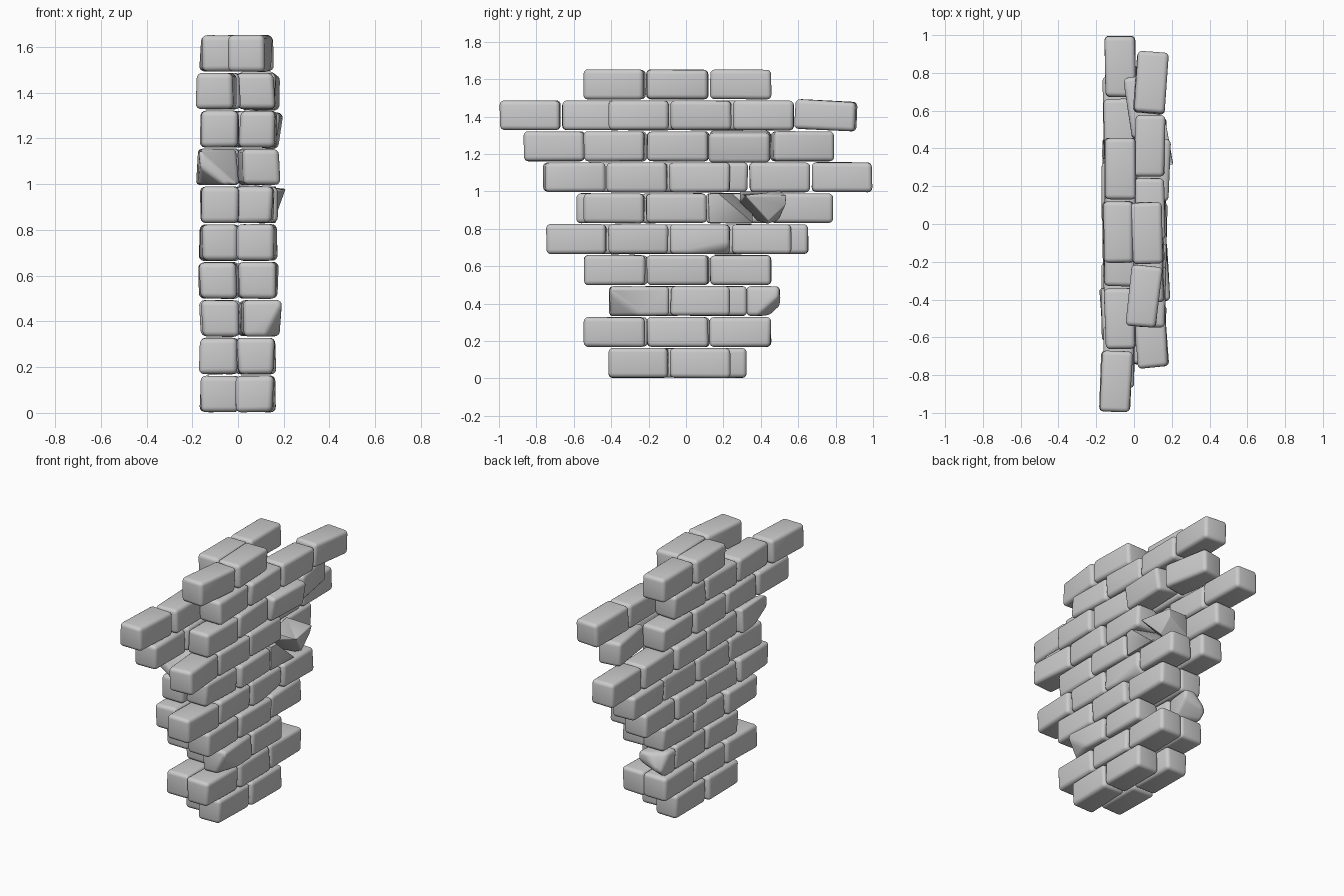
import bpy, bmesh, math, random
from mathutils import Vector, Matrix

if "Cube" in bpy.data.objects:
    bpy.data.objects.remove(bpy.data.objects["Cube"], do_unlink=True)

random.seed(4)
COURSE = 0.1655   # height of one course
DEPTH = 0.162     # thickness of one layer

stone = bpy.data.materials.new("grey_stone")
stone.use_nodes = True
grey = (0.6, 0.6, 0.6, 1)
stone.diffuse_color = grey
stone.node_tree.nodes["Principled BSDF"].inputs["Base Color"].default_value = grey


def brick(name, x, y0, y1, row, yaw=0, tilt=0, roll=0, cuts=()):
    """Rounded, slightly uneven brick; cuts are (point, normal) fractures in half-size units."""
    half = Vector((DEPTH, y1 - y0 - 0.004, COURSE - 0.003)) / 2
    bm = bmesh.new()
    bmesh.ops.create_cube(bm, size=2)
    for point, normal in cuts:
        bmesh.ops.bisect_plane(bm, geom=bm.verts[:] + bm.edges[:] + bm.faces[:],
                               plane_co=point, plane_no=normal, clear_outer=True)
        bmesh.ops.holes_fill(bm, edges=[e for e in bm.edges if e.is_boundary])
    for v in bm.verts:
        v.co = Vector([c * h for c, h in zip(v.co, half)])
        v.co.x += random.uniform(-0.007, 0.007)
        v.co.y -= math.copysign(random.uniform(0, 0.006), v.co.y)
        v.co.z -= math.copysign(random.uniform(0, 0.004), v.co.z)
    turn = Matrix.Rotation(math.radians(yaw), 4, 'Z') \
        @ Matrix.Rotation(math.radians(tilt), 4, 'X') \
        @ Matrix.Rotation(math.radians(roll), 4, 'Y')
    bm.transform(turn)
    bmesh.ops.recalc_face_normals(bm, faces=bm.faces[:])
    mesh = bpy.data.meshes.new(name)
    bm.to_mesh(mesh)
    bm.free()
    mesh.materials.append(stone)
    mesh.shade_smooth()
    ob = bpy.data.objects.new(name, mesh)
    ob.location = (x, (y0 + y1) / 2, (row + 0.5) * COURSE)
    bpy.context.collection.objects.link(ob)
    bevel = ob.modifiers.new("worn_edges", 'BEVEL')
    bevel.width = 0.024
    bevel.segments = 4
    bevel.limit_method = 'ANGLE'
    bevel.angle_limit = math.radians(25)
    return ob


# Courses from the ground up: (start y, end y, number of bricks)
layers = {
    "left": (0.08, [(-.42, .24, 2), (-.55, .46, 3), (-.415, .24, 2), (-.55, .46, 3),
                    (-.75, .57, 4), (-.55, .115, 2), (-.765, .24, 3), (-.55, .79, 4),
                    (-.42, .915, 4), (-.55, .12, 2)]),
    "right": (-0.08, [(-.33, .33, 2), (-.53, .46, 3), (-.34, .33, 2), (-.53, .46, 3),
                      (-.66, .66, 4), (-.59, .79, 4), (-.33, 1.0, 4), (-.87, .46, 4),
                      (-1.0, .33, 4), (-.21, .46, 2)]),
}

# Bricks knocked askew: shift in x plus rotations in degrees
askew = {
    ("left", 9, 0): dict(dx=-.025, yaw=-6),
    ("left", 9, 1): dict(dx=-.01),
    ("left", 8, 3): dict(dx=.01, yaw=-4, tilt=-3),
    ("left", 7, 3): dict(dx=-.035, yaw=9),
    ("left", 7, 2): dict(dx=.02, yaw=-3, roll=8),
    ("left", 6, 0): dict(dx=.012, yaw=4),
    ("left", 2, 0): dict(dx=.02, yaw=4, cuts=[((.5, -1, -.3), (.7, -.6, -.4))]),
    ("left", 4, 2): dict(cuts=[((1, .5, -.6), (.6, .3, -.7))]),
    ("right", 8, 0): dict(dx=-.016),
    ("right", 6, 3): dict(dx=.006),
}

for side, (x, courses) in layers.items():
    for row, (start, end, count) in enumerate(courses):
        step = (end - start) / count
        for i in range(count):
            pose = dict(askew.get((side, row, i), {}))
            dx = pose.pop("dx", random.uniform(-0.009, 0.009))
            pose.setdefault("yaw", random.uniform(-1.6, 1.6))
            brick(f"{side}_brick_{row}_{i}", x + dx, start + i * step,
                  start + (i + 1) * step, row, **pose)

# Fractured pieces along the broken ends
brick("split_brick", .08, .115, .36, 5,
      cuts=[((0, .55, 0), (.25, .75, .6))])
brick("loose_chunk", .095, .29, .525, 5, yaw=10, roll=8,
      cuts=[((0, -.55, 0), (.2, -.8, -.55)), ((0, .8, -.5), (.3, .7, -.5))])
brick("low_chunk", -.08, .325, .51, 2, yaw=-6,
      cuts=[((0, .6, -.4), (.2, .7, -.7)), ((-.5, .7, .5), (-.6, .6, .4))])
brick("high_chunk", -.09, -.62, -.33, 6, yaw=4,
      cuts=[((.2, -.7, .2), (.4, -.8, .4)), ((-.5, -.8, -.6), (-.5, -.6, -.6))])
